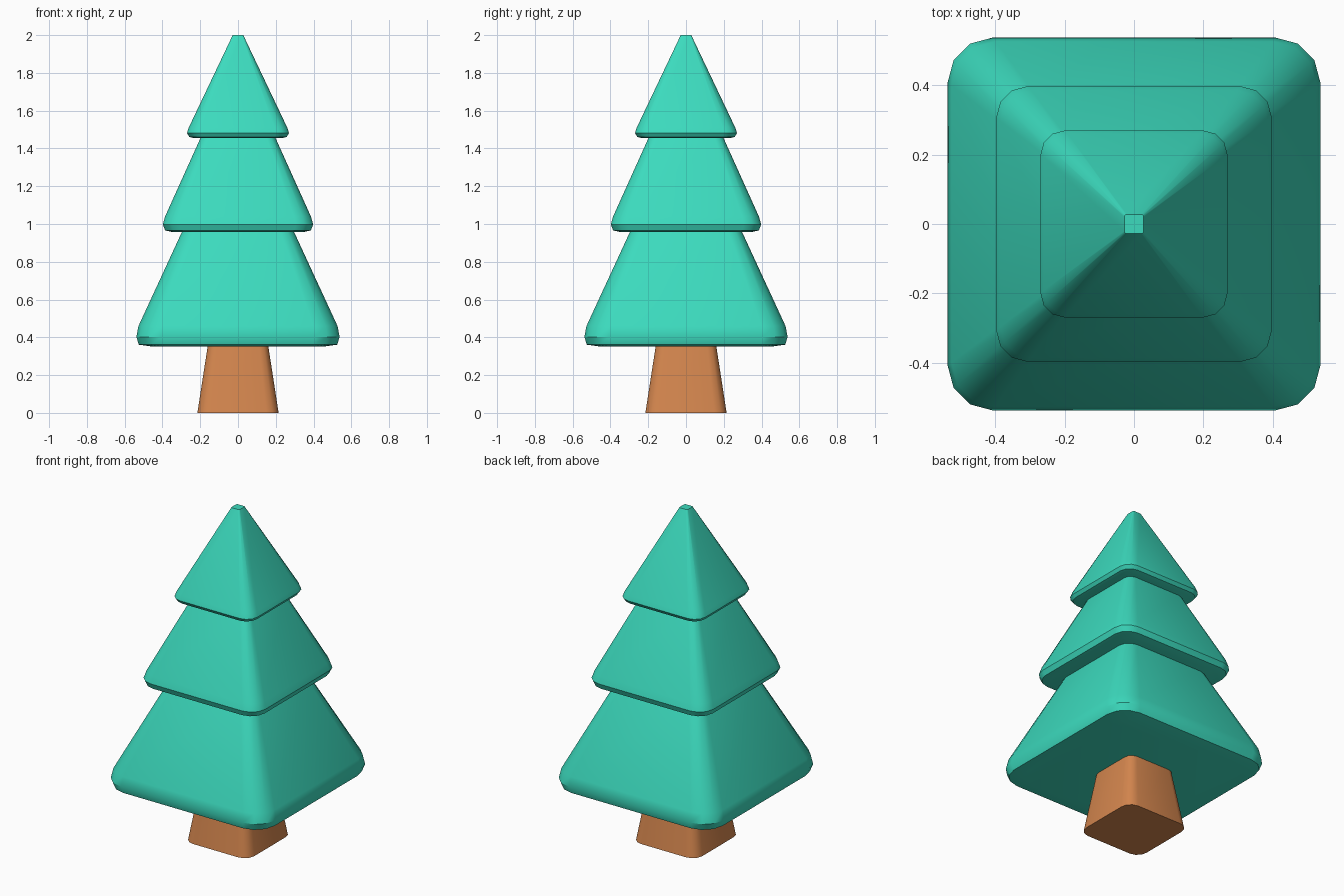
import bpy, bmesh, math

if "Cube" in bpy.data.objects:
    bpy.data.objects.remove(bpy.data.objects["Cube"])


def material(name, rgb):
    m = bpy.data.materials.new(name)
    m.diffuse_color = (*rgb, 1)
    m.use_nodes = True
    m.node_tree.nodes["Principled BSDF"].inputs["Base Color"].default_value = m.diffuse_color
    return m


def rounded_square(half, radius, z, steps=3):
    """Points of a square ring with rounded corners, counter-clockwise."""
    pts = []
    for q, (sx, sy) in enumerate([(1, 1), (-1, 1), (-1, -1), (1, -1)]):
        for i in range(steps + 1):
            a = math.radians(90 * (q + i / steps))
            pts.append((sx * (half - radius) + radius * math.cos(a),
                        sy * (half - radius) + radius * math.sin(a), z))
    return pts


def loft(name, profile, corner, mat):
    """Loft rounded squares through (half width, height) pairs, bottom to top."""
    bm = bmesh.new()
    rings = [[bm.verts.new(p) for p in rounded_square(h, h * corner, z)]
             for h, z in profile]
    n = len(rings[0])
    for lo, hi in zip(rings, rings[1:]):
        for i in range(n):
            j = (i + 1) % n
            bm.faces.new((lo[i], lo[j], hi[j], hi[i]))
    bm.faces.new(rings[0][::-1])
    bm.faces.new(rings[-1])
    me = bpy.data.meshes.new(name)
    bm.to_mesh(me)
    bm.free()
    me.materials.append(mat)
    ob = bpy.data.objects.new(name, me)
    bpy.context.collection.objects.link(ob)
    bpy.ops.object.select_all(action='DESELECT')
    ob.select_set(True)
    bpy.context.view_layer.objects.active = ob
    bpy.ops.object.shade_smooth_by_angle(angle=math.radians(32))


green = material("teal foliage", (0.045, 0.708, 0.515))
brown = material("orange brown bark", (0.658, 0.238, 0.076))

# Tapered trunk
loft("trunk", [(0.215, 0), (0.16, 0.356)], 0.3, brown)

# Three stacked foliage tiers, each with a bevelled lower rim
loft("lower_foliage", [(0.46, 0.352), (0.525, 0.361), (0.538, 0.402),
                       (0.527, 0.46), (0.295, 0.962)], 0.24, green)
loft("middle_foliage", [(0.35, 0.958), (0.386, 0.966), (0.398, 0.998),
                        (0.386, 1.04), (0.197, 1.459)], 0.23, green)
loft("top_foliage", [(0.235, 1.455), (0.258, 1.461), (0.27, 1.481),
                     (0.261, 1.51), (0.028, 2.0)], 0.26, green)
